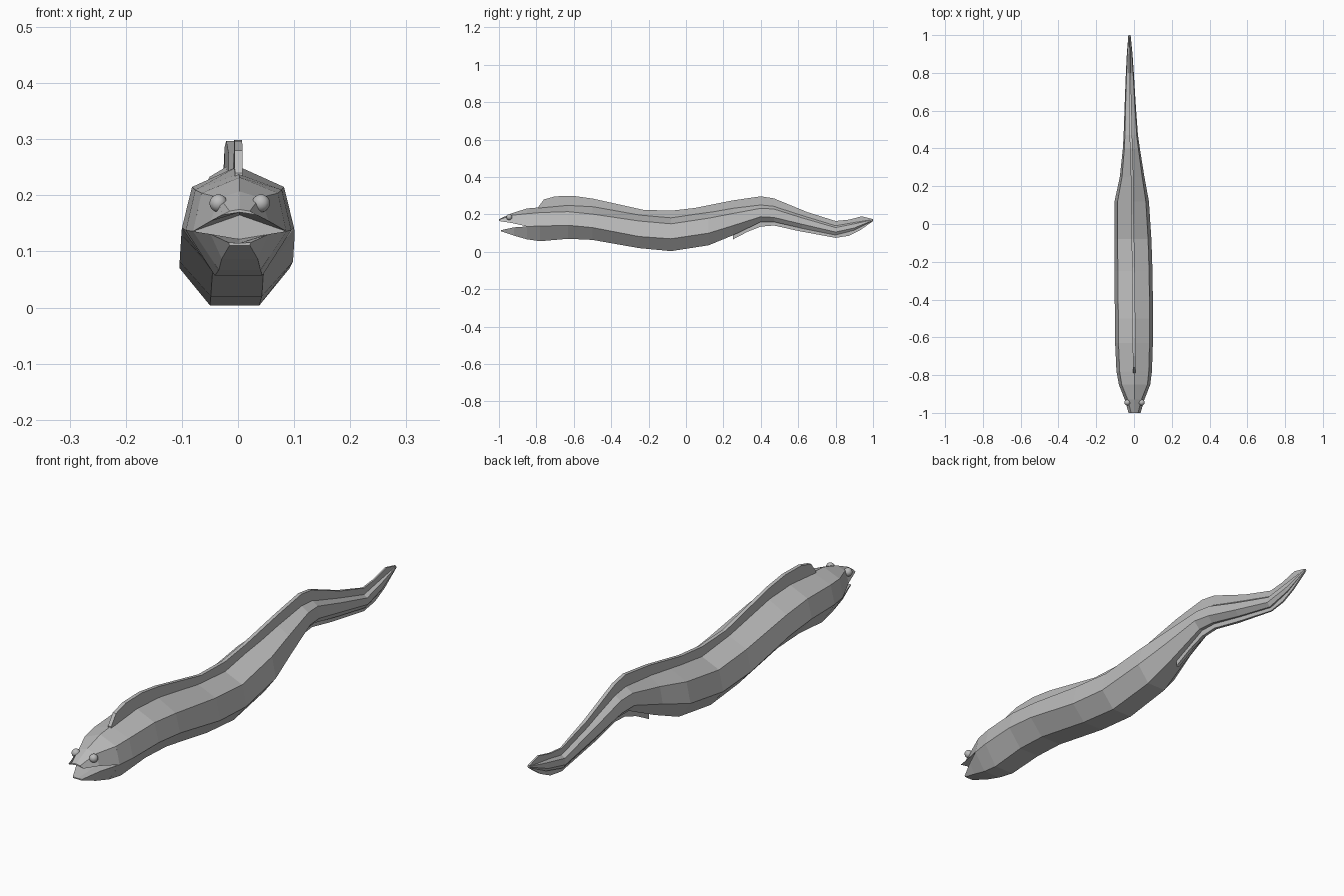
import bpy, bmesh

if "Cube" in bpy.data.objects:
    bpy.data.objects.remove(bpy.data.objects["Cube"])

grey = bpy.data.materials.new("eel_grey")
grey.diffuse_color = (0.5, 0.5, 0.5, 1)
grey.use_nodes = True
grey.node_tree.nodes["Principled BSDF"].inputs["Base Color"].default_value = grey.diffuse_color


def finish(name, bm):
    bmesh.ops.recalc_face_normals(bm, faces=bm.faces)
    me = bpy.data.meshes.new(name)
    bm.to_mesh(me)
    bm.free()
    me.materials.append(grey)
    ob = bpy.data.objects.new(name, me)
    bpy.context.collection.objects.link(ob)
    return ob


def loft(name, rings):
    """Skin a list of equal-length closed rings and cap both ends."""
    bm = bmesh.new()
    vs = [[bm.verts.new(p) for p in r] for r in rings]
    n = len(vs[0])
    for a, b in zip(vs, vs[1:]):
        for i in range(n):
            j = (i + 1) % n
            bm.faces.new((a[i], a[j], b[j], b[i]))
    bm.faces.new(vs[0])
    bm.faces.new(vs[-1])
    return finish(name, bm)


def lerp(table, y):
    for (y0, v0), (y1, v1) in zip(table, table[1:]):
        if y <= y1:
            t = max(0, (y - y0) / (y1 - y0))
            return v0 + (v1 - v0) * t
    return table[-1][1]


# Body stations: y, centre x, half width, ridge z, shoulder z, side z, belly z
BODY = [
    (-.85, .003, .083, .232, .204, .136, .067),
    (-.78, .001, .094, .238, .210, .138, .057),
    (-.63, 0, .100, .252, .215, .142, .070),
    (-.50, 0, .101, .245, .202, .130, .064),
    (-.25, -.003, .101, .200, .165, .082, .020),
    (-.08, -.006, .098, .185, .150, .070, .004),
    (.12, -.012, .091, .215, .180, .100, .035),
    (.25, -.010, .065, .237, .205, .140, .088),
    (.40, -.014, .045, .255, .233, .188, .160),
    (.47, -.017, .038, .248, .229, .184, .160),
    (.62, -.020, .030, .200, .182, .148, .126),
    (.80, -.022, .021, .142, .130, .106, .090),
    (.90, -.023, .015, .160, .150, .128, .116),
    (1.0, -.024, .006, .174, .172, .169, .166),
]


def body_ring(s):
    y, c, w, top, sh, side, low = s
    half = [(.82 * w, sh), (w, side), (.45 * w, low)]
    return ([(c, y, top)] + [(c + x, y, z) for x, z in half]
            + [(c - x, y, z) for x, z in reversed(half)])


loft("body", [body_ring(s) for s in BODY])

# Upper jaw: y, ridge z, shoulder half width and z, lip half width and z, palate z
HC = .003
UPPER = [
    (-1.0, .175, .018, .172, .032, .165, .170),
    (-.93, .207, .036, .196, .052, .154, .172),
    (-.85, .232, .068, .204, .083, .136, .165),
]
loft("upper_jaw", [[(HC, y, t), (HC + sw, y, sz), (HC + lw, y, lz), (HC, y, pz),
                    (HC - lw, y, lz), (HC - sw, y, sz)]
                   for y, t, sw, sz, lw, lz, pz in UPPER])

# Lower jaw: y, lip half width and z, chin half width and z, mouth floor z
LOWER = [
    (-.99, .020, .116, .018, .111, .115),
    (-.92, .052, .131, .032, .087, .116),
    (-.85, .083, .136, .037, .067, .122),
]
loft("lower_jaw", [[(HC + lw, y, lz), (HC + cw, y, cz), (HC - cw, y, cz),
                    (HC - lw, y, lz), (HC, y, fz)]
                   for y, lw, lz, cw, cz, fz in LOWER])

# Fins: thin blades whose roots sit inside the body
CENTRE = [(s[0], s[1]) for s in BODY]
SIDE = [(s[0], s[5]) for s in BODY]
TOP = [(s[0], s[3]) for s in BODY]
LOW = [(s[0], s[6]) for s in BODY]


def fin(name, edge, root, sink, t):
    rings = []
    for y, z in edge:
        c, r = lerp(CENTRE, y), lerp(root, y) + sink
        w = t * (1 if y < .7 else .5)
        rings.append([(c - w, y, r), (c + w, y, r), (c + w, y, z), (c - w, y, z)])
    return loft(name, rings)


fin("top_fin", [(-.79, .240), (-.76, .280), (-.70, .297), (-.60, .299), (-.50, .285),
                (-.23, .225), (-.08, .220), (.05, .235), (.25, .275), (.40, .297),
                (.47, .286), (.65, .212), (.80, .165), (.87, .172), (.94, .190),
                (1.0, .175)], TOP, -.006, .007)
fin("tail_fin", [(.25, .066), (.33, .108), (.40, .135), (.47, .141), (.60, .112),
                 (.80, .075), (.87, .086), (.93, .115), (1.0, .164)], LOW, .005, .006)

# Eyes
for side, label in ((-1, "left_eye"), (1, "right_eye")):
    bm = bmesh.new()
    bmesh.ops.create_uvsphere(bm, u_segments=12, v_segments=8, radius=.016)
    bmesh.ops.translate(bm, verts=bm.verts, vec=(HC + side * .038, -.945, .186))
    ob = finish(label, bm)
    for p in ob.data.polygons:
        p.use_smooth = True
